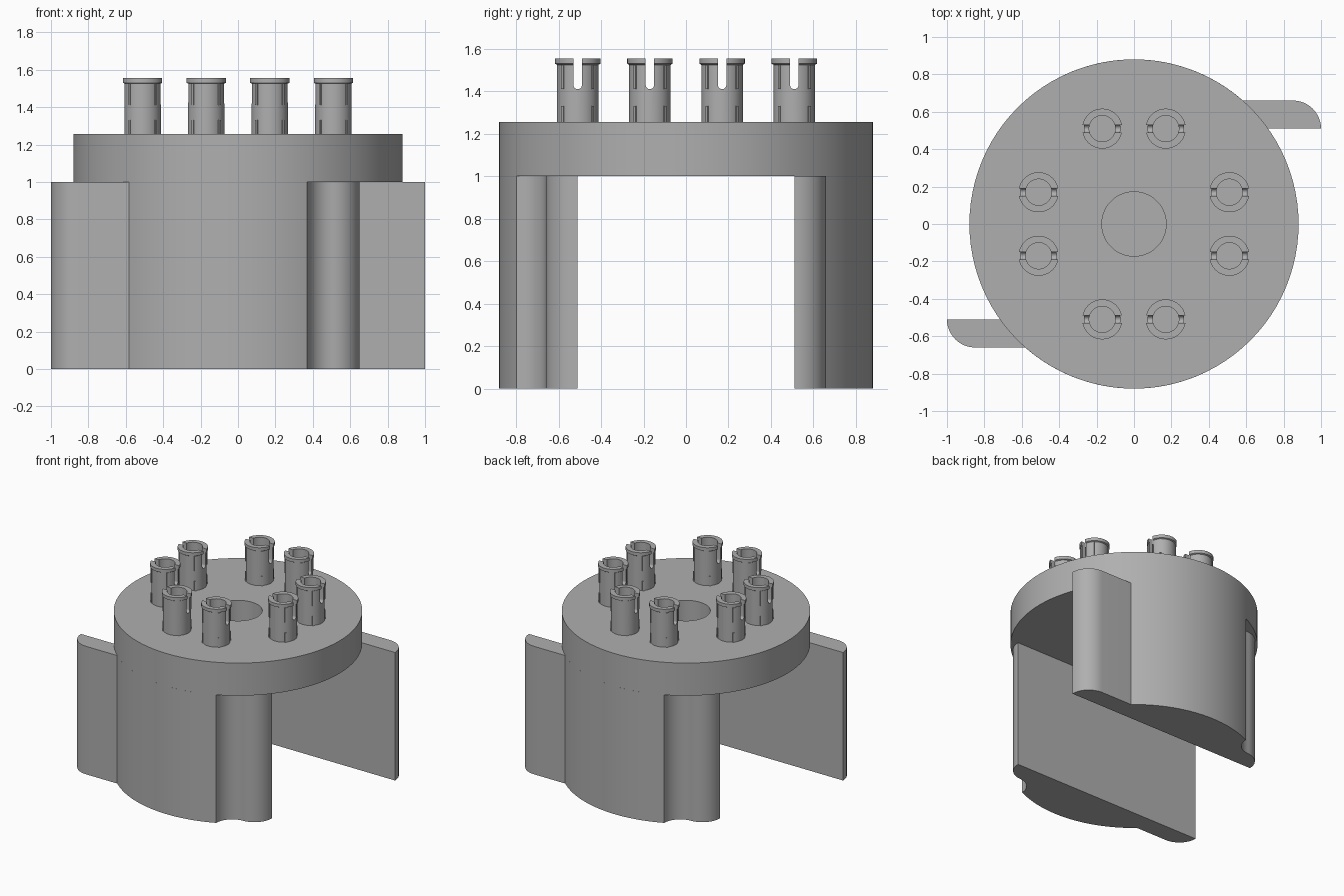
import bpy, bmesh, math
from mathutils import Matrix, Vector

if "Cube" in bpy.data.objects:
    bpy.data.objects.remove(bpy.data.objects["Cube"])

grey = bpy.data.materials.new("mid grey")
grey.diffuse_color = (0.43, 0.43, 0.43, 1)
grey.use_nodes = True
grey.node_tree.nodes["Principled BSDF"].inputs["Base Color"].default_value = grey.diffuse_color


def finish(name, bm):
    bmesh.ops.remove_doubles(bm, verts=bm.verts, dist=1e-5)
    bmesh.ops.recalc_face_normals(bm, faces=bm.faces)
    mesh = bpy.data.meshes.new(name)
    bm.to_mesh(mesh)
    bm.free()
    mesh.materials.append(grey)
    obj = bpy.data.objects.new(name, mesh)
    bpy.context.collection.objects.link(obj)
    return obj


def smooth(obj):
    bpy.ops.object.select_all(action='DESELECT')
    obj.select_set(True)
    bpy.context.view_layer.objects.active = obj
    bpy.ops.object.shade_smooth_by_angle(angle=math.radians(30))


def lathe(name, profile, steps, closed=False):
    bm = bmesh.new()
    vs = [bm.verts.new((r, 0, z)) for r, z in profile]
    pairs = list(zip(vs, vs[1:])) + ([(vs[-1], vs[0])] if closed else [])
    edges = [bm.edges.new(p) for p in pairs]
    bmesh.ops.spin(bm, geom=vs + edges, cent=(0, 0, 0), axis=(0, 0, 1),
                   angle=2 * math.pi, steps=steps)
    return finish(name, bm)


def prism(name, outline, vec):
    bm = bmesh.new()
    face = bm.faces.new([bm.verts.new(p) for p in outline])
    ext = bmesh.ops.extrude_face_region(bm, geom=[face], use_keep_orig=True)
    bmesh.ops.translate(bm, vec=vec, verts=[v for v in ext["geom"]
                                            if isinstance(v, bmesh.types.BMVert)])
    return finish(name, bm)


def arc(cx, cy, r, a0, a1, n):
    return [(cx + r * math.cos(math.radians(a0 + (a1 - a0) * i / n)),
             cy + r * math.sin(math.radians(a0 + (a1 - a0) * i / n))) for i in range(n + 1)]


# Round top plate with a blind centre hole
TOP = 1.255
smooth(lathe("top_plate", [(0, 1.0), (0.88, 1.0), (0.88, TOP), (0.172, TOP),
                           (0.172, 1.05), (0, 1.05)], 96))

# Two curved jaws: wing on one end, groove and rounded lip on the other
a_wing = math.degrees(math.atan2(-0.66, -0.582))
a_groove = math.degrees(math.atan2(-0.798, 0.37))
outline = (arc(-0.85, -0.51, 0.15, 180, 270, 12)
           + arc(0, 0, 0.88, a_wing, a_groove, 40)
           + arc(0.51, -0.80, 0.14, 178, 94, 12)
           + arc(0.50, -0.51, 0.15, 270, 360, 12))
for name, turn in (("front_jaw", 0), ("back_jaw", math.pi)):
    jaw = prism(name, [(x, y, 0) for x, y in outline], (0, 0, 1))
    jaw.data.transform(Matrix.Rotation(turn, 4, 'Z'))
    smooth(jaw)

# Hollow collared peg
peg = lathe("peg", [(0.07, TOP - 0.01), (0.098, TOP - 0.01), (0.098, 1.525), (0.107, 1.53),
                    (0.107, 1.555), (0.07, 1.555)], 40, closed=True)

# Round-bottomed slot cut across the peg
slot = [(-0.2, y, z) for y, z in arc(0, 1.43, 0.02, 180, 360, 12)]
cutter = prism("slot_cutter", slot + [(-0.2, 0.02, 1.7), (-0.2, -0.02, 1.7)], (0.4, 0, 0))
cut = peg.modifiers.new("slot", 'BOOLEAN')
cut.object = cutter
cut.solver = 'EXACT'
deps = bpy.context.evaluated_depsgraph_get()
cut_mesh = bpy.data.meshes.new_from_object(peg.evaluated_get(deps))
peg.modifiers.clear()
peg.data = cut_mesh
bpy.data.objects.remove(cutter)

# Slim friction ridges on the peg diagonals
bm = bmesh.new()
bm.from_mesh(cut_mesh)
for k in range(4):
    rot = Matrix.Rotation(math.radians(45 + 90 * k), 4, 'Z')
    for z0, z1 in ((TOP, 1.33), (1.41, 1.525)):
        bmesh.ops.create_cube(bm, size=1, matrix=rot @ Matrix.Translation(
            Vector((0.097, 0, (z0 + z1) / 2))) @ Matrix.Diagonal((0.012, 0.014, z1 - z0, 1)))
bm.to_mesh(cut_mesh)
bm.free()
smooth(peg)

# Ring of eight pegs
spots = [(sx * x, sy * y) for x, y in ((0.17, 0.51), (0.51, 0.17))
         for sx in (-1, 1) for sy in (-1, 1)]
for i, (x, y) in enumerate(spots):
    obj = peg if i == 0 else peg.copy()
    if i:
        obj.name = f"peg_{i + 1}"
        bpy.context.collection.objects.link(obj)
    obj.location = (x, y, 0)
